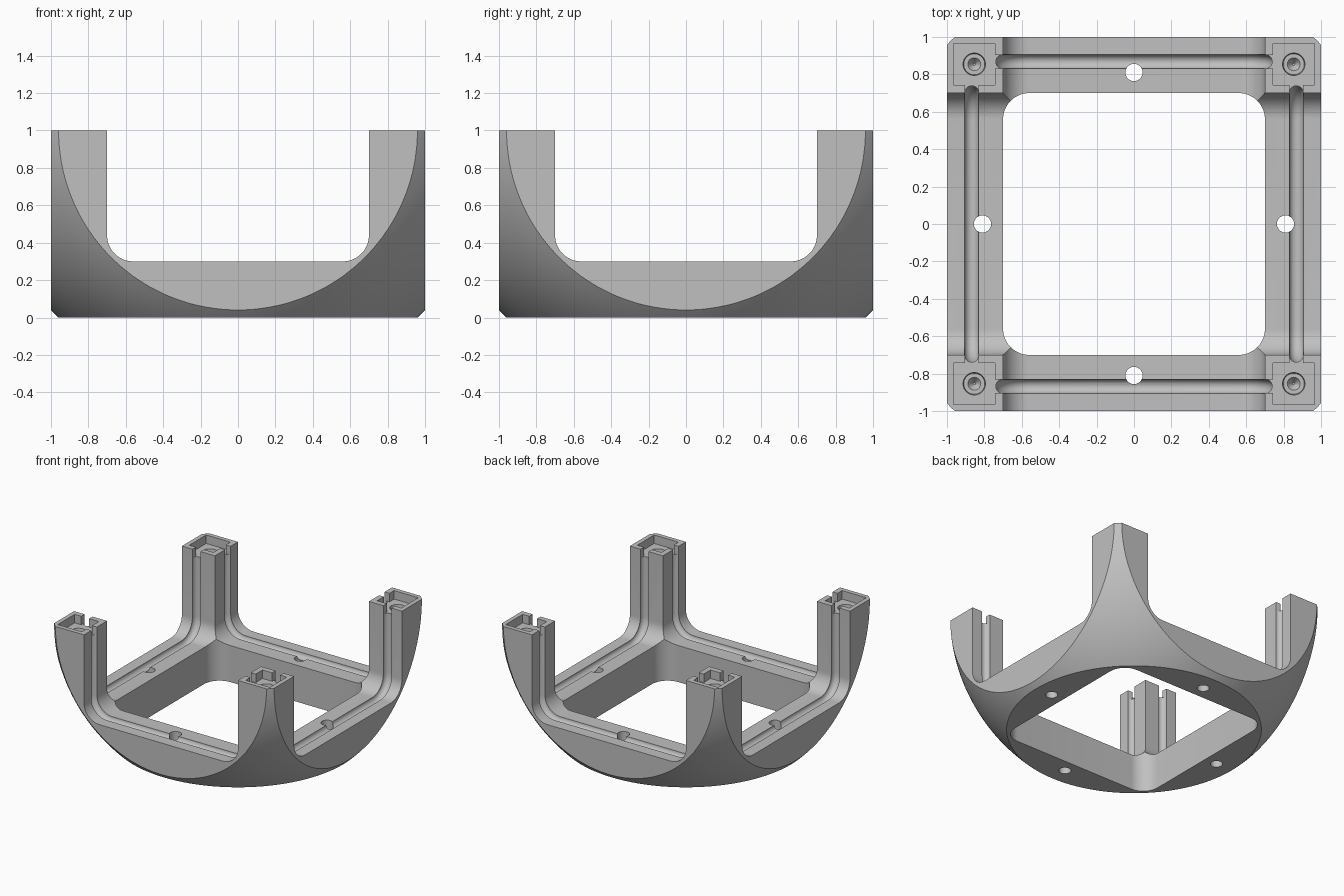
import bpy, bmesh, math
from mathutils import Matrix, Vector

if "Cube" in bpy.data.objects:
    bpy.data.objects.remove(bpy.data.objects["Cube"], do_unlink=True)

CENTRE = Vector((0, 0, 1))      # centre of the ball the shell is taken from
BALL_R = math.hypot(1, 0.96)
OPEN, FILLET = 0.70, 0.14       # half width and corner radius of the openings
GROOVE, GROOVE_R = 0.868, 0.0375
POST = 0.854                    # post pocket centre
DEPTH = 0.07                    # post pocket depth

grey = bpy.data.materials.new("plain_grey")
grey.use_nodes = True
grey.diffuse_color = (0.53, 0.53, 0.53, 1)
grey.node_tree.nodes["Principled BSDF"].inputs["Base Color"].default_value = grey.diffuse_color


def link(name, bm):
    bmesh.ops.recalc_face_normals(bm, faces=bm.faces)
    mesh = bpy.data.meshes.new(name)
    bm.to_mesh(mesh)
    bm.free()
    obj = bpy.data.objects.new(name, mesh)
    bpy.context.collection.objects.link(obj)
    return obj


def box(name, centre, size):
    bm = bmesh.new()
    matrix = Matrix.Translation(centre) @ Matrix.Diagonal((*size, 1))
    bmesh.ops.create_cube(bm, size=1, matrix=matrix)
    return link(name, bm)


def cone(name, centre, r_low, r_high, depth):
    bm = bmesh.new()
    bmesh.ops.create_cone(bm, cap_ends=True, segments=40, radius1=r_low,
                          radius2=r_high, depth=depth,
                          matrix=Matrix.Translation(centre))
    return link(name, bm)


# Points of a rounded square, each with its outward direction
def rounded_square(half, radius, steps):
    c = half - radius
    for k, (sx, sy) in enumerate(((1, 1), (-1, 1), (-1, -1), (1, -1))):
        for i in range(steps + 1):
            a = math.pi / 2 * (k + i / steps)
            out = Vector((math.cos(a), math.sin(a), 0))
            yield Vector((sx * c, sy * c, 0)) + radius * out, out


# Turns from the vertical axis to each opening direction
TURNS = {"z": Matrix.Identity(4),
         "y": Matrix.Rotation(math.pi / 2, 4, "X"),
         "x": Matrix.Rotation(math.pi / 2, 4, "Y")}


def window(axis):
    bm = bmesh.new()
    low = Vector((0, 0, -1.2))
    face = bm.faces.new([bm.verts.new(p + low) for p, _ in rounded_square(OPEN, FILLET, 12)])
    ext = bmesh.ops.extrude_face_region(bm, geom=[face])
    verts = [v for v in ext["geom"] if isinstance(v, bmesh.types.BMVert)]
    bmesh.ops.translate(bm, verts=verts, vec=-2 * low)
    bm.transform(Matrix.Translation(CENTRE) @ TURNS[axis])
    return link("window_cutter", bm)


# Round tube following the edge of a window
def groove(axis, side, sides=20):
    bm = bmesh.new()
    up = Vector((0, 0, 1))
    rings = []
    for p, out in rounded_square(OPEN + 0.0013, FILLET + 0.005, 11):
        angles = [math.tau * (j + 0.37) / sides for j in range(sides)]
        rings.append([bm.verts.new(p + up * side * GROOVE + GROOVE_R *
                                   (out * math.cos(a) + up * math.sin(a)))
                      for a in angles])
    for ring, nxt in zip(rings, rings[1:] + rings[:1]):
        for j in range(sides):
            k = (j + 1) % sides
            bm.faces.new((ring[j], ring[k], nxt[k], nxt[j]))
    bm.transform(Matrix.Translation(CENTRE) @ TURNS[axis])
    return link("groove_cutter", bm)


def boolean(target, cutter, operation="DIFFERENCE"):
    cutter.hide_render = True
    mod = target.modifiers.new("cut", "BOOLEAN")
    mod.object = cutter
    mod.operation = operation
    mod.solver = "EXACT"
    bpy.context.view_layer.objects.active = target
    bpy.ops.object.modifier_apply(modifier=mod.name)
    bpy.data.objects.remove(cutter, do_unlink=True)
    # Weld slivers so the next cut gets a closed surface
    bm = bmesh.new()
    bm.from_mesh(target.data)
    bmesh.ops.remove_doubles(bm, verts=bm.verts, dist=0.00002)
    bm.to_mesh(target.data)
    bm.free()


# Frame body: lower half of a ball trimmed by a cube
bm = bmesh.new()
bmesh.ops.create_uvsphere(bm, u_segments=144, v_segments=71, radius=BALL_R,
                          matrix=Matrix.Translation(CENTRE))
frame = link("corner_frame", bm)
boolean(frame, box("trim_box", (0, 0, 0.5), (2, 2, 1)), "INTERSECT")

# Openings on all three axes
for axis in "zyx":
    boolean(frame, window(axis))

# Through holes in the four lower bars
for x, y in ((0.81, 0), (-0.81, 0), (0, 0.81), (0, -0.81)):
    boolean(frame, cone("bar_hole", (x, y, 0.2), 0.046, 0.046, 0.8))

# Post tops: square pocket, two notches and a countersunk socket
NOTCH = 2 * GROOVE_R - 0.003
for sx in (-1, 1):
    for sy in (-1, 1):
        x, y = sx * POST, sy * POST
        boolean(frame, box("pocket", (x, y, 1), (0.22, 0.22, 2 * DEPTH)))
        boolean(frame, box("notch_x", (sx * 0.72, sy * GROOVE, 1), (0.07, NOTCH, 2 * DEPTH)))
        boolean(frame, box("notch_y", (sx * GROOVE, sy * 0.72, 1), (NOTCH, 0.07, 2 * DEPTH)))
        boolean(frame, cone("socket", (x, y, 0.93), 0.056, 0.064, 0.08))
        boolean(frame, cone("socket_tip", (x, y, 0.875), 0.006, 0.042, 0.05))

# Cable grooves along the four side openings
for axis in "yx":
    for side in (-1, 1):
        boolean(frame, groove(axis, side))

frame.data.materials.clear()
frame.data.materials.append(grey)
for poly in frame.data.polygons:
    poly.material_index = 0

bpy.ops.object.select_all(action="DESELECT")
frame.select_set(True)
bpy.context.view_layer.objects.active = frame
bpy.ops.object.shade_smooth_by_angle(angle=math.radians(25))
